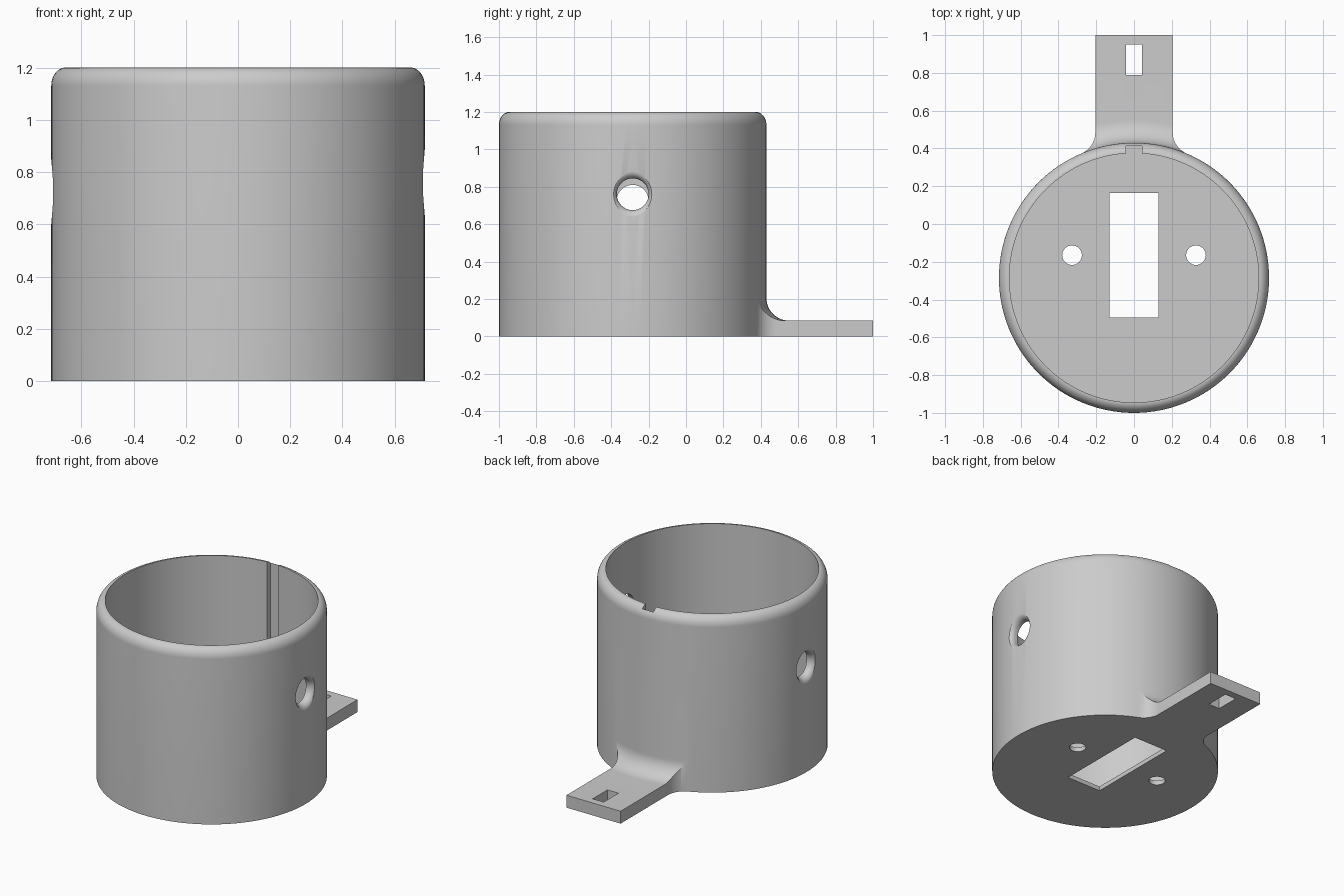
import bpy, bmesh
from math import sin, cos, pi, radians
from mathutils import Matrix, Vector

if "Cube" in bpy.data.objects:
    bpy.data.objects.remove(bpy.data.objects["Cube"])

CY = -0.285                      # cup axis in y
R, R_IN, H, FLOOR = 0.715, 0.66, 1.2, 0.03
TAB_W, TAB_H, FILLET = 0.205, 0.085, 0.12

gray = bpy.data.materials.new("plain_gray")
gray.use_nodes = True
color = (0.6, 0.6, 0.6, 1)
gray.diffuse_color = color
gray.node_tree.nodes["Principled BSDF"].inputs["Base Color"].default_value = color


def finish(name, bm):
    bmesh.ops.recalc_face_normals(bm, faces=bm.faces)
    mesh = bpy.data.meshes.new(name)
    bm.to_mesh(mesh)
    bm.free()
    obj = bpy.data.objects.new(name, mesh)
    bpy.context.collection.objects.link(obj)
    mesh.materials.append(gray)
    return obj


def lathe(name, profile, matrix, steps=128, closed=False):
    """Spin (radius, z) points round z; an open profile starts and ends on the axis."""
    bm = bmesh.new()
    verts = [bm.verts.new((r, 0, z)) for r, z in profile]
    pairs = list(zip(verts, verts[1:] + verts[:1]))
    edges = [bm.edges.new(p) for p in (pairs if closed else pairs[:-1])]
    bmesh.ops.spin(bm, geom=verts + edges, cent=(0, 0, 0), axis=(0, 0, 1),
                   angle=2 * pi, steps=steps, use_merge=True)
    bmesh.ops.remove_doubles(bm, verts=bm.verts, dist=1e-5)
    bm.transform(matrix)
    return finish(name, bm)


def prism(name, outline, z0, z1):
    bm = bmesh.new()
    face = bm.faces.new([bm.verts.new((x, y, z0)) for x, y in outline])
    top = bmesh.ops.extrude_face_region(bm, geom=[face])["geom"]
    bmesh.ops.translate(bm, vec=(0, 0, z1 - z0),
                        verts=[v for v in top if isinstance(v, bmesh.types.BMVert)])
    return finish(name, bm)


def box(name, x, y0, y1, z0, z1):
    return prism(name, [(-x, y0), (x, y0), (x, y1), (-x, y1)], z0, z1)


def combine(target, tool, operation):
    mod = target.modifiers.new("combine", "BOOLEAN")
    mod.operation, mod.solver, mod.object = operation, "EXACT", tool
    graph = bpy.context.evaluated_depsgraph_get()
    mesh = bpy.data.meshes.new_from_object(target.evaluated_get(graph))
    target.modifiers.clear()
    target.data = mesh
    bpy.data.objects.remove(tool)


def arc(cx, cy, rx, ry, start, end, n=12):
    angles = [radians(start + (end - start) * i / n) for i in range(n + 1)]
    return [(cx + rx * cos(a), cy + ry * sin(a)) for a in angles]


# Cup: thin floor, straight wall, rounded outer rim
axis = Matrix.Translation((0, CY, 0))
wall = R - R_IN
cup = lathe("cup_with_tab",
            [(0, 0), (R, 0)] + arc(R_IN, H - 0.07, wall, 0.07, 0, 90)
            + [(R_IN, FLOOR), (0, FLOOR)], axis)

# Tab: a filleted flange trimmed to the tab outline
tab = lathe("tab",
            [(R - 0.02, 0), (1.5, 0), (1.5, TAB_H)]
            + arc(R + FILLET, TAB_H + FILLET, FILLET, FILLET, 270, 180)
            + [(R - 0.02, TAB_H + FILLET)], axis, closed=True)
fx = TAB_W + FILLET
fy = CY + ((R + FILLET) ** 2 - fx ** 2) ** 0.5
touch = 180 + 67
side = [(0.26, 0.2)] + arc(fx, fy, FILLET, FILLET, touch, 180) + [(TAB_W, 1.0)]
outline = side + [(-x, y) for x, y in reversed(side)]
combine(tab, prism("tab_trim", outline, -0.1, 0.5), "INTERSECT")
combine(cup, tab, "UNION")

# Slots in the tab and floor, and the key groove inside the wall
combine(cup, box("tab_slot", 0.042, 0.79, 0.95, -0.1, 0.3), "DIFFERENCE")
combine(cup, box("floor_slot", 0.13, -0.495, 0.165, -0.1, 0.3), "DIFFERENCE")
combine(cup, box("key_groove", 0.042, 0.3, 0.413, FLOOR + 0.002, 1.4), "DIFFERENCE")

# Screw holes in the floor and flared holes in the wall
flare = 0.04
flared = [(0, 0.5), (0.085, 0.5)] + arc(0.085 + flare, R - flare, flare, flare, 180, 90, 8) \
    + [(0.085 + flare, 0.8), (0, 0.8)]
for s, z in ((1, 0.76), (-1, 0.725)):
    screw = lathe("screw_hole", [(0, -0.1), (0.052, -0.1), (0.052, 0.2), (0, 0.2)],
                  Matrix.Translation((s * 0.328, -0.165, 0)), 32)
    combine(cup, screw, "DIFFERENCE")
    turn = Matrix.Translation((0, CY, z)) @ Matrix.Rotation(s * pi / 2, 4, "Y")
    combine(cup, lathe("wall_hole", flared, turn, 48), "DIFFERENCE")

bpy.ops.object.select_all(action="DESELECT")
cup.select_set(True)
bpy.context.view_layer.objects.active = cup
bpy.ops.object.shade_smooth_by_angle(angle=radians(30))
